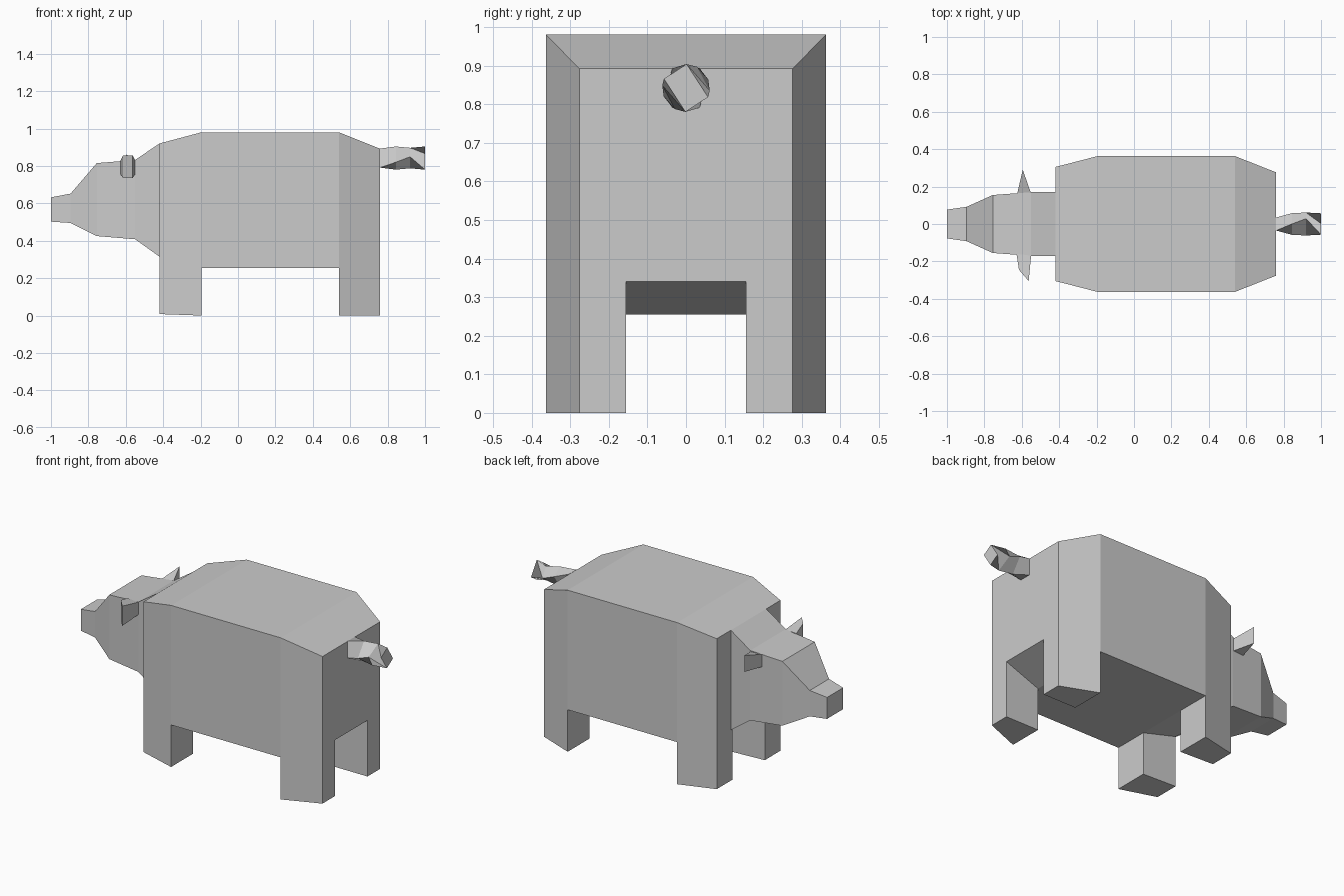
import bpy, bmesh
from math import cos, sin, radians

if "Cube" in bpy.data.objects:
    bpy.data.objects.remove(bpy.data.objects["Cube"])


def loft(rings, caps=(True, True)):
    """Skin a list of closed rings; returns bmesh and side faces by segment."""
    bm = bmesh.new()
    vs = [[bm.verts.new(p) for p in r] for r in rings]
    n = len(vs[0])
    sides = [[bm.faces.new((a[i], a[(i + 1) % n], b[(i + 1) % n], b[i]))
              for i in range(n)] for a, b in zip(vs, vs[1:])]
    for use, ring in zip(caps, (vs[0], vs[-1])):
        if use:
            bm.faces.new(ring)
    return bm, sides


def finish(bm, name):
    bmesh.ops.remove_doubles(bm, verts=bm.verts, dist=0.0005)
    bmesh.ops.recalc_face_normals(bm, faces=bm.faces)
    me = bpy.data.meshes.new(name)
    bm.to_mesh(me)
    bm.free()
    ob = bpy.data.objects.new(name, me)
    bpy.context.collection.objects.link(ob)
    return ob


# Body with four legs: x, half width, bottom, top
G = 0.155
rings = [[(x, -w, t), (x, w, t), (x, w, b), (x, G, b), (x, -G, b), (x, -w, b)]
         for x, w, b, t in [(-0.42, 0.305, 0.315, 0.92), (-0.195, 0.363, 0.255, 0.98),
                            (0.54, 0.363, 0.255, 0.98), (0.76, 0.276, 0.34, 0.892)]]
bm, sides = loft(rings)
feet = [sides[s][i] for s in (0, 2) for i in (2, 4)]
for f in bmesh.ops.extrude_discrete_faces(bm, faces=feet)['faces']:
    for v in f.verts:
        v.co.z = 0.008 if v.co.x < -0.4 else 0.0
finish(bm, "body_and_legs")

# Head and snout, open where it meets the body
rings = [[(x, -w, t), (x, w, t), (x, w, b), (x, -w, b)]
         for x, w, b, t in [(-1.0, 0.077, 0.502, 0.632), (-0.895, 0.092, 0.495, 0.652),
                            (-0.755, 0.155, 0.425, 0.815), (-0.55, 0.17, 0.408, 0.832),
                            (-0.42, 0.17, 0.315, 0.92)]]
finish(loft(rings, (True, False))[0], "head")

# Ears: wedges narrowing to a vertical outer edge
def ear(name, sections):
    rings = [[(x0, y, z0), (x1, y1, z0), (x1, y1, z1), (x0, y, z1)]
             for x0, y, x1, y1, z0, z1 in sections]
    finish(loft(rings)[0], name)


ear("left_ear", [(-0.625, 0.16, -0.552, 0.168, 0.75, 0.825),
                 (-0.595, 0.29, -0.5945, 0.29, 0.76, 0.86)])
ear("right_ear", [(-0.628, -0.16, -0.55, -0.168, 0.755, 0.83),
                  (-0.615, -0.245, -0.563, -0.305, 0.735, 0.855)])

# Tail: twisted rectangular bar
rings = []
for x, deg in [(0.76, 0), (0.845, 35), (0.92, 62), (1.0, 33)]:
    c, s = cos(radians(deg)), sin(radians(deg))
    rings.append([(x, y * c + z * s, 0.842 - y * s + z * c)
                  for y, z in [(-.035, -.051), (.035, -.051), (.035, .051), (-.035, .051)]])
rings[-1] = [(x, -y, z) for x, y, z in rings[-1]][::-1]
rings[-1] = rings[-1][2:] + rings[-1][:2]
finish(loft(rings)[0], "tail")
